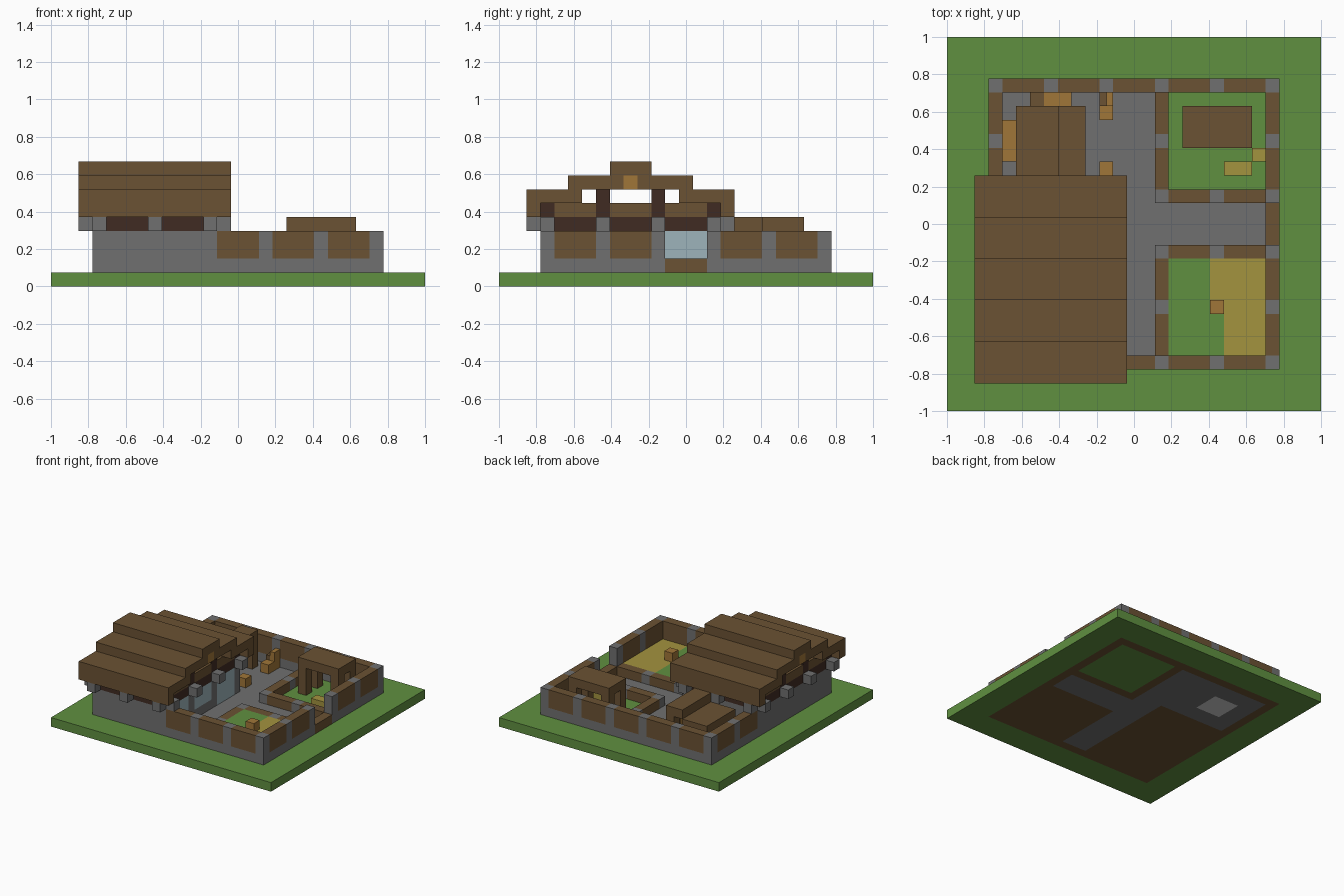
import bpy
import bmesh

U = 2 / 27  # one building block

if "Cube" in bpy.data.objects:
    bpy.data.objects.remove(bpy.data.objects["Cube"], do_unlink=True)


def material(name, rgb):
    lin = [((c / 255 + 0.055) / 1.055) ** 2.4 for c in rgb] + [1.0]
    m = bpy.data.materials.new(name)
    m.use_nodes = True
    m.diffuse_color = lin
    m.node_tree.nodes["Principled BSDF"].inputs["Base Color"].default_value = lin
    return m


GRASS = material("grass", (96, 144, 64))
WOOD = material("brown wood", (107, 82, 51))
STONE = material("grey stone", (112, 112, 112))
DARK = material("dark wood", (64, 43, 34))
GLASS = material("pale glass", (157, 180, 187))
STRAW = material("straw", (163, 147, 63))
CRATE = material("light wood", (160, 118, 56))
ASH = material("light ash", (205, 205, 205))


def box(name, mat, x, y, z):
    """Block from ranges given in block units, x and y counted from the corner."""
    bm = bmesh.new()
    bmesh.ops.create_cube(bm, size=1)
    for v in bm.verts:
        p = [r[0] if c < 0 else r[1] for r, c in zip((x, y, z), v.co)]
        v.co = (p[0] * U - 1, p[1] * U - 1, p[2] * U)
    me = bpy.data.meshes.new(name)
    bm.to_mesh(me)
    bm.free()
    me.materials.append(mat)
    ob = bpy.data.objects.new(name, me)
    bpy.context.collection.objects.link(ob)
    return ob


def frame(name, mat, lo, hi, w, z):
    """Square ring of width w."""
    box(name + "_front", mat, (lo, hi), (lo, lo + w), z)
    box(name + "_back", mat, (lo, hi), (hi - w, hi), z)
    box(name + "_left", mat, (hi - w, hi), (lo + w, hi - w), z)
    box(name + "_right", mat, (lo, lo + w), (lo + w, hi - w), z)


def along(name, mat, axis, line, span, z):
    """Block one unit thick that runs along x or y on the given line."""
    a, b = span, (line, line + 1)
    box(name, mat, a if axis == "x" else b, b if axis == "x" else a, z)


def bays(name, mat, axis, line, starts, z):
    for s in starts:
        along(name, mat, axis, line, (s + 1, s + 4), z)


def posts(name, mat, axis, line, starts, z):
    for s in starts:
        along(name, mat, axis, line, (s, s + 1), z)


G = (0, 1)
LOW = (1, 2)
UP = (2, 4)
FULL = (1, 4)

# Ground tiles
frame("lawn", GRASS, 0, 27, 3, G)
frame("wall_footing", WOOD, 3, 24, 1, G)
box("house_floor", WOOD, (4, 12), (4, 16), G)
box("front_path", STONE, (12, 15), (4, 16), G)
box("gate_path", STONE, (15, 23), (12, 15), G)
box("bed_soil", WOOD, (15, 23), (4, 12), G)
box("yard_border_base", WOOD, (15, 23), (15, 16), G)
box("yard_border_base", WOOD, (15, 16), (16, 23), G)
box("yard_grass", GRASS, (16, 23), (16, 23), G)
box("court_floor", STONE, (4, 6), (16, 23), G)
box("court_floor", STONE, (9, 15), (16, 23), G)
box("court_floor", STONE, (6, 9), (16, 18), G)
box("court_floor", STONE, (6, 9), (21, 23), G)
box("hearth", ASH, (6, 9), (18, 21), G)

# Outer wall: stone base, posts and wooden panels
back = (3, 7, 11, 15, 19)
bays("back_wall_base", STONE, "x", 23, back, LOW)
bays("back_wall_panel", WOOD, "x", 23, back, UP)
posts("back_wall_post", STONE, "x", 23, back + (23,), FULL)
front = (11, 15, 19)
bays("front_wall_base", STONE, "x", 3, front, LOW)
bays("front_wall_panel", WOOD, "x", 3, front, UP)
posts("front_wall_post", STONE, "x", 3, (15, 19, 23), FULL)
side = (3, 7, 15, 19)
bays("left_wall_base", STONE, "y", 23, side, LOW)
bays("left_wall_panel", WOOD, "y", 23, side, UP)
posts("left_wall_post", STONE, "y", 23, (7, 11, 15, 19), FULL)
bays("gate_sill", WOOD, "y", 23, (11,), LOW)
bays("right_wall_base", STONE, "y", 3, (15, 19), LOW)
bays("right_wall_panel", WOOD, "y", 3, (15, 19), UP)
posts("right_wall_post", STONE, "y", 3, (19,), FULL)

# Low borders of the two yards
for line, rows in ((11, (3, 7)), (15, (15, 19))):
    bays("yard_border", WOOD, "x", line, (15, 19), LOW)
    posts("yard_border_post", STONE, "x", line, (15, 19), LOW)
    bays("yard_border", WOOD, "y", 15, rows, LOW)
    posts("yard_border_post", STONE, "y", 15, (rows[1],), LOW)

# Raised bed with straw, hay and crate
box("bed_grass", GRASS, (16, 19), (4, 11), LOW)
box("bed_grass", GRASS, (19, 20), (4, 8), LOW)
box("bed_straw", STRAW, (20, 23), (4, 11), LOW)
box("bed_straw", STRAW, (19, 20), (8, 11), LOW)
box("bed_crate", CRATE, (19, 20), (7, 8), (2, 3))
for x, y in ((20, 17), (21, 17), (22, 18)):
    box("hay_bale", STRAW, (x, x + 1), (y, y + 1), LOW)

# Yard shelter
for x in (17, 21):
    for y in (19, 21):
        box("shelter_post", WOOD, (x, x + 1), (y, y + 1), FULL)
box("shelter_roof", WOOD, (17, 22), (19, 22), (4, 5))

# Court shelter with its two roof levels
for x, top in ((5, 3), (9, 4)):
    for y in (17, 21):
        box("court_post", WOOD, (x, x + 1), (y, y + 1), (1, top))
box("court_roof_low", WOOD, (5, 8), (17, 22), (3, 4))
box("court_roof_high", WOOD, (8, 10), (17, 22), (4, 5))

# Court furniture
for x, y in ((4, 18), (4, 19), (4, 20), (7, 22), (8, 22), (11, 21), (11, 17)):
    box("crate", CRATE, (x, x + 1), (y, y + 1), LOW)
box("shelf", WOOD, (6, 7), (22, 23), LOW)
box("chair_back", CRATE, (11.5, 12), (22, 23), (1, 3))
box("chair_side", WOOD, (11, 11.5), (22, 23), (1, 2.5))

# House walls
xs, ys = (3, 7, 11), (3, 7, 11, 15)
box("house_front_wall", STONE, (3, 12), (3, 4), FULL)
box("house_back_wall", STONE, (3, 12), (15, 16), FULL)
box("house_right_wall", STONE, (3, 4), (4, 15), FULL)
posts("house_left_post", STONE, "y", 11, (7, 11), FULL)
bays("window_base", STONE, "y", 11, (3, 7), LOW)
bays("window", GLASS, "y", 11, (3, 7), UP)
bays("glass_door", GLASS, "y", 11, (11,), FULL)

# Dark beams and projecting stone beam ends
for line in (3, 15):
    bays("beam", DARK, "x", line, xs[:-1], (4, 5))
    posts("beam_joint", STONE, "x", line, xs, (4, 5))
for line in (3, 11):
    bays("beam", DARK, "y", line, ys[:-1], (4, 5))
    posts("beam_joint", STONE, "y", line, (7, 11), (4, 5))
    bays("gable_panel", WOOD, "y", line, ys[:-1], (5, 6))
    posts("gable_post", DARK, "y", line, (3, 15), (5, 6))
    posts("gable_post", DARK, "y", line, (7, 11), (5, 7))
for line in (2, 16):
    posts("beam_end", STONE, "x", line, xs, (4, 5))
for line in (2, 12):
    posts("beam_end", STONE, "y", line, ys, (4, 5))

# Stepped roof, mirrored about the ridge
W = (2, 13)
for name, a, b, z in (("eave", 2, 3, (5, 6)), ("lower_roof", 2, 6, (6, 7)),
                      ("upper_roof", 5, 9, (7, 8))):
    box("front_" + name, WOOD, W, (a, b), z)
    box("back_" + name, WOOD, W, (19 - b, 19 - a), z)
box("ridge_beam", CRATE, W, (9, 10), (7, 8))
box("ridge", WOOD, W, (8, 11), (8, 9))
